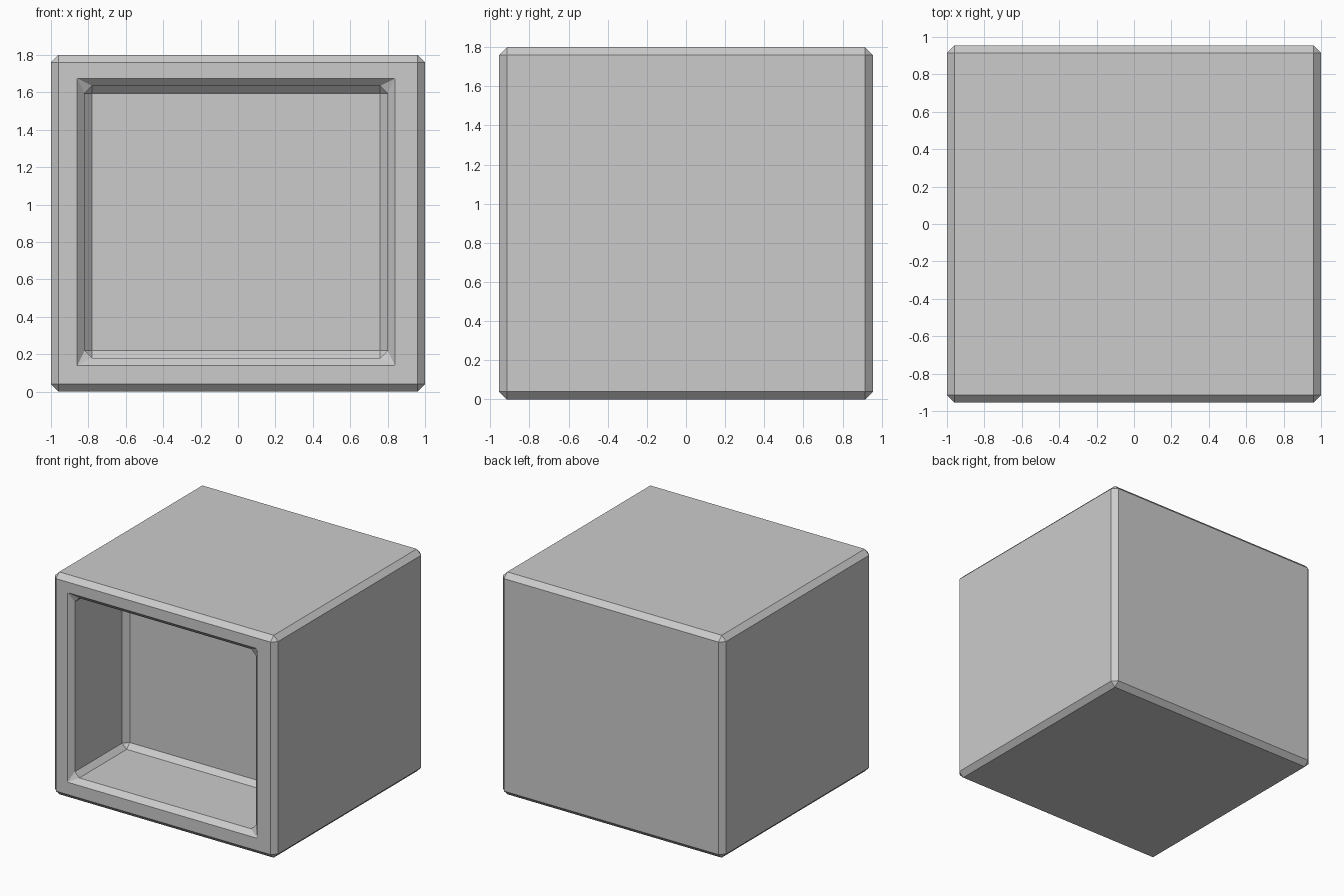
import bpy, bmesh

if "Cube" in bpy.data.objects:
    bpy.data.objects.remove(bpy.data.objects["Cube"])

HX, HY, H = 1.0, 0.955, 1.8            # block half width, half depth, height
CX0, CX1, CZ0, CZ1 = -0.82, 0.80, 0.18, 1.635   # cavity opening
CAVITY_BACK = -0.27
BEVEL = 0.04

bm = bmesh.new()


def ring(x0, x1, z0, z1, y):
    return [bm.verts.new((x, y, z)) for x, z in ((x0, z0), (x1, z0), (x1, z1), (x0, z1))]


def bridge(a, b):
    for i in range(4):
        j = (i + 1) % 4
        bm.faces.new((a[i], a[j], b[j], b[i]))


# Closed block with a recess in the front
back = ring(-HX, HX, 0, H, HY)
front = ring(-HX, HX, 0, H, -HY)
mouth = ring(CX0, CX1, CZ0, CZ1, -HY)
recess = ring(CX0, CX1, CZ0, CZ1, CAVITY_BACK)
bm.faces.new(back)
bridge(back, front)
bridge(front, mouth)
bridge(mouth, recess)
bm.faces.new(recess)
bmesh.ops.recalc_face_normals(bm, faces=bm.faces)

# Chamfer every real edge, outside and inside the recess
edges = [e for e in bm.edges if e.calc_face_angle() > 0.5]
bmesh.ops.bevel(bm, geom=edges, offset=BEVEL, offset_type='OFFSET',
                segments=1, profile=0.5, affect='EDGES', clamp_overlap=True)

mesh = bpy.data.meshes.new("hollow_block")
bm.to_mesh(mesh)
bm.free()
block = bpy.data.objects.new("hollow_block", mesh)
bpy.context.collection.objects.link(block)
